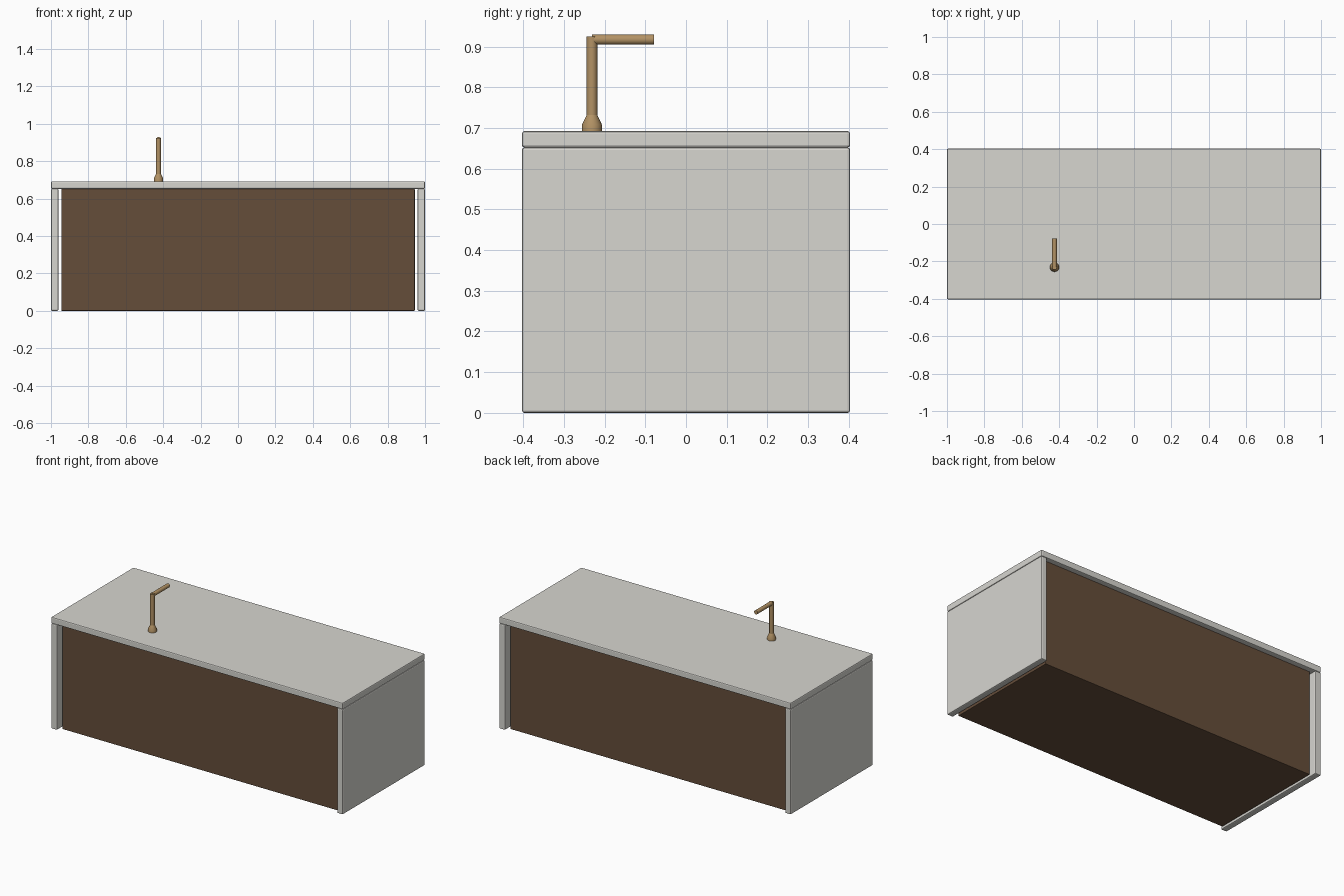
import bpy, bmesh, math
from mathutils import Matrix, Vector

if "Cube" in bpy.data.objects:
    bpy.data.objects.remove(bpy.data.objects["Cube"])


def material(name, color):
    m = bpy.data.materials.new(name)
    m.diffuse_color = color
    m.use_nodes = True
    m.node_tree.nodes["Principled BSDF"].inputs["Base Color"].default_value = m.diffuse_color
    return m


STONE = material("stone", (0.68, 0.67, 0.63, 1))
WOOD = material("wood", (0.13, 0.075, 0.042, 1))
BRASS = material("brass", (0.45, 0.29, 0.13, 1))


def finish(bm, name, mat):
    bmesh.ops.recalc_face_normals(bm, faces=bm.faces[:])
    me = bpy.data.meshes.new(name)
    bm.to_mesh(me)
    bm.free()
    me.materials.append(mat)
    ob = bpy.data.objects.new(name, me)
    bpy.context.collection.objects.link(ob)
    return ob


def box(name, lo, hi, mat, bevel=0.0):
    lo, hi = Vector(lo), Vector(hi)
    bm = bmesh.new()
    bmesh.ops.create_cube(bm, size=1, matrix=Matrix.Translation((lo + hi) / 2)
                          @ Matrix.Diagonal((*(hi - lo), 1)))
    ob = finish(bm, name, mat)
    if bevel:
        mod = ob.modifiers.new("soft_edges", 'BEVEL')
        mod.width, mod.segments = bevel, 2
    return ob


def turned(name, profile, matrix, mat, steps=24):
    # Spin a (radius, height) profile around local z
    bm = bmesh.new()
    verts = [bm.verts.new((r, 0, h)) for r, h in profile]
    edges = [bm.edges.new(p) for p in zip(verts, verts[1:])]
    bmesh.ops.spin(bm, geom=verts + edges, axis=(0, 0, 1), cent=(0, 0, 0),
                   angle=math.tau, steps=steps)
    bmesh.ops.remove_doubles(bm, verts=bm.verts[:], dist=1e-5)
    bmesh.ops.transform(bm, matrix=matrix, verts=bm.verts[:])
    ob = finish(bm, name, mat)
    bpy.context.view_layer.objects.active = ob
    ob.select_set(True)
    bpy.ops.object.shade_smooth_by_angle(angle=math.radians(35))
    ob.select_set(False)
    return ob


# Counter slab and the two waterfall side panels
box("countertop", (-1, -0.403, 0.652), (1, 0.403, 0.692), STONE, 0.006)
for side, x in (("left", -0.98), ("right", 0.98)):
    box(side + "_side_panel", (x - 0.02, -0.403, 0), (x + 0.02, 0.403, 0.652),
        STONE, 0.006)

# Recessed wooden cabinet
box("cabinet_body", (-0.945, -0.373, 0), (0.945, 0.373, 0.652), WOOD, 0.003)

# Tap: flared base, upright and spout
fx, fy = -0.425, -0.231
turned("tap_base", [(0, 0.690), (0.0245, 0.690), (0.0245, 0.708),
                    (0.013, 0.732), (0, 0.732)],
       Matrix.Translation((fx, fy, 0)), BRASS)
turned("tap_upright", [(0, 0.692), (0.013, 0.692), (0.013, 0.925), (0, 0.925)],
       Matrix.Translation((fx, fy, 0)), BRASS)
turned("tap_spout", [(0, 0), (0.0125, 0), (0.0125, 0.153), (0, 0.153)],
       Matrix.Translation((fx, fy, 0.917)) @ Matrix.Rotation(-math.pi / 2, 4, 'X'),
       BRASS)
